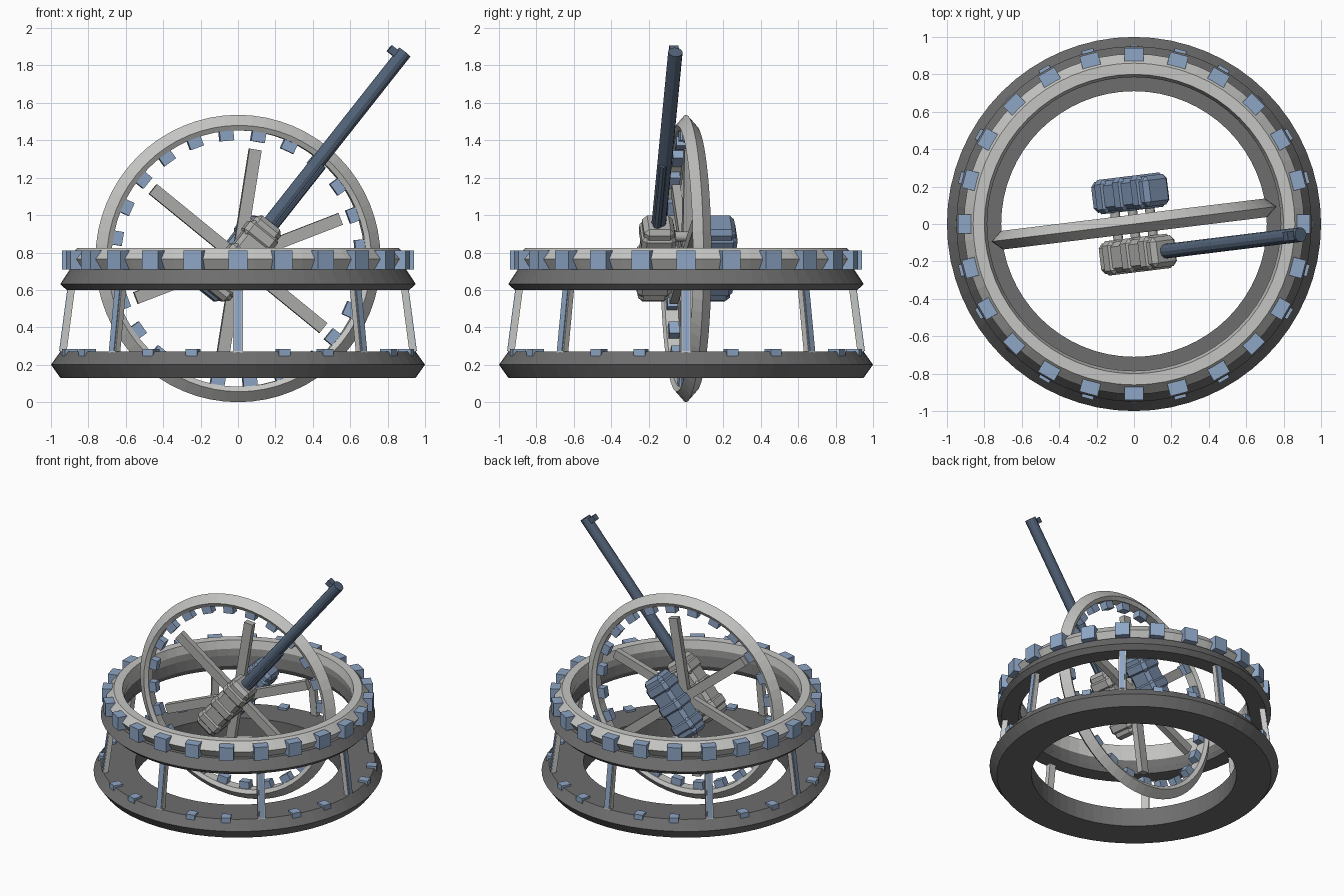
import bpy, bmesh, math
from math import radians as rad, sin, cos, pi
from mathutils import Matrix, Vector

if "Cube" in bpy.data.objects:
    bpy.data.objects.remove(bpy.data.objects["Cube"])


def mat(name, c):
    m = bpy.data.materials.new(name)
    m.diffuse_color = (*c, 1)
    m.use_nodes = True
    m.node_tree.nodes["Principled BSDF"].inputs["Base Color"].default_value = m.diffuse_color
    return m


DARK = mat("dark_grey", (0.155, 0.155, 0.155))
LIGHT = mat("light_grey", (0.56, 0.56, 0.55))
MID = mat("mid_grey", (0.42, 0.42, 0.41))
BLUE = mat("steel_blue", (0.27, 0.38, 0.56))
DEEP = mat("deep_blue", (0.20, 0.28, 0.42))
SLATE = mat("slate_blue", (0.085, 0.125, 0.19))


def T(x, y, z):
    return Matrix.Translation((x, y, z))


def R(deg, axis):
    return Matrix.Rotation(rad(deg), 4, axis)


def finish(bm, name, material, smooth=False):
    bmesh.ops.recalc_face_normals(bm, faces=bm.faces)
    me = bpy.data.meshes.new(name)
    bm.to_mesh(me)
    bm.free()
    me.materials.append(material)
    ob = bpy.data.objects.new(name, me)
    bpy.context.collection.objects.link(ob)
    if smooth:
        for p in me.polygons:
            p.use_smooth = len(p.vertices) == 4
    return ob


def ring(name, profile, material, M=Matrix(), n=64):
    """Closed (radius, height) profile revolved round the local z axis."""
    bm = bmesh.new()
    loops = [[bm.verts.new(M @ Vector((r * cos(2 * pi * i / n), r * sin(2 * pi * i / n), z)))
              for r, z in profile] for i in range(n)]
    k = len(profile)
    for i in range(n):
        a, b = loops[i], loops[(i + 1) % n]
        for j in range(k):
            bm.faces.new((a[j], b[j], b[(j + 1) % k], a[(j + 1) % k]))
    return finish(bm, name, material)


def boxes(name, size, mats, material, bevel=0):
    """Same box placed at each matrix, joined as one object."""
    bm = bmesh.new()
    for M in mats:
        bmesh.ops.create_cube(bm, size=1, matrix=M @ Matrix.Diagonal((*size, 1)))
    if bevel:
        bmesh.ops.bevel(bm, geom=bm.edges[:], offset=bevel, segments=1, affect='EDGES')
    return finish(bm, name, material)


def rods(name, radius, length, mats, material, n=12):
    bm = bmesh.new()
    for M in mats:
        bmesh.ops.create_cone(bm, cap_ends=True, segments=n, radius1=radius,
                              radius2=radius, depth=length, matrix=M)
    return finish(bm, name, material)


# Base ring with small blocks between the columns
ring("base_ring", [(0.95, 0.27), (1.0, 0.2), (0.95, 0.13), (0.71, 0.13), (0.71, 0.27)], DARK)
boxes("base_blocks", (0.07, 0.065, 0.055),
      [R(15 * i, 'Z') @ T(0.93, 0, 0.258) for i in range(24) if i % 3], BLUE)

# Leaning columns, grey body with blue outer panel
lean = [R(45 * i, 'Z') @ T(0.912, 0, 0.435) @ R(-7.5, 'Y') for i in range(8)]
boxes("columns", (0.035, 0.052, 0.37), lean, LIGHT)
boxes("column_panels", (0.008, 0.036, 0.33), [M @ T(0.019, 0, 0) for M in lean], BLUE)

# Upper bearing: dark track, light ring and outer blocks
ring("upper_track", [(0.90, 0.708), (0.95, 0.632), (0.917, 0.60), (0.80, 0.60),
                     (0.785, 0.635), (0.80, 0.708)], DARK)
ring("upper_ring", [(0.87, 0.705), (0.91, 0.765), (0.86, 0.825), (0.80, 0.825),
                    (0.785, 0.765), (0.80, 0.705)], LIGHT)
boxes("upper_blocks", (0.08, 0.10, 0.10),
      [R(15 * i, 'Z') @ T(0.90, 0, 0.76) for i in range(24)], BLUE)

# Upright wheel with inner blocks and spokes
W = T(0, 0, 0.768) @ R(7, 'Z')
ring("wheel_rim", [(0.768, 0), (0.712, 0.05), (0.685, 0.035), (0.685, -0.035), (0.712, -0.05)],
     LIGHT, W @ R(90, 'X'))
boxes("wheel_blocks", (0.075, 0.055, 0.06),
      [W @ R(9.5 + 15 * i, 'Y') @ T(0, 0, 0.662) for i in range(24)], BLUE)
boxes("wheel_spokes", (0.066, 0.045, 0.59),
      [W @ R(9 + 60 * i, 'Y') @ T(0, 0, 0.295) for i in range(6)], MID)

# Housings either side of the wheel, raised along the barrel line
G = W @ R(-51.5, 'Y')
for name, y, m in (("front_housing", -0.165, MID), ("rear_housing", 0.165, DEEP)):
    boxes(name, (0.49, 0.165, 0.17), [G @ T(0, y, 0)], m, 0.025)
    boxes(name + "_bands", (0.10, 0.185, 0.19),
          [G @ T(x, y, 0) for x in (-0.155, 0, 0.155)], m, 0.025)
rods("housing_axles", 0.026, 0.26, [G @ T(x, 0, 0) @ R(90, 'X') for x in (-0.15, 0, 0.15)], MID)

# Long barrel with side tube and front sight
B = G @ T(0, -0.165, 0)
rods("barrel", 0.039, 1.20, [B @ T(0.81, 0, 0) @ R(90, 'Y')], SLATE, 12)
rods("barrel_tube", 0.022, 0.44, [B @ T(0.44, -0.012, -0.03) @ R(90, 'Y')], SLATE, 8)
boxes("front_sight", (0.04, 0.05, 0.045), [B @ T(1.375, 0, 0.055)], SLATE)
